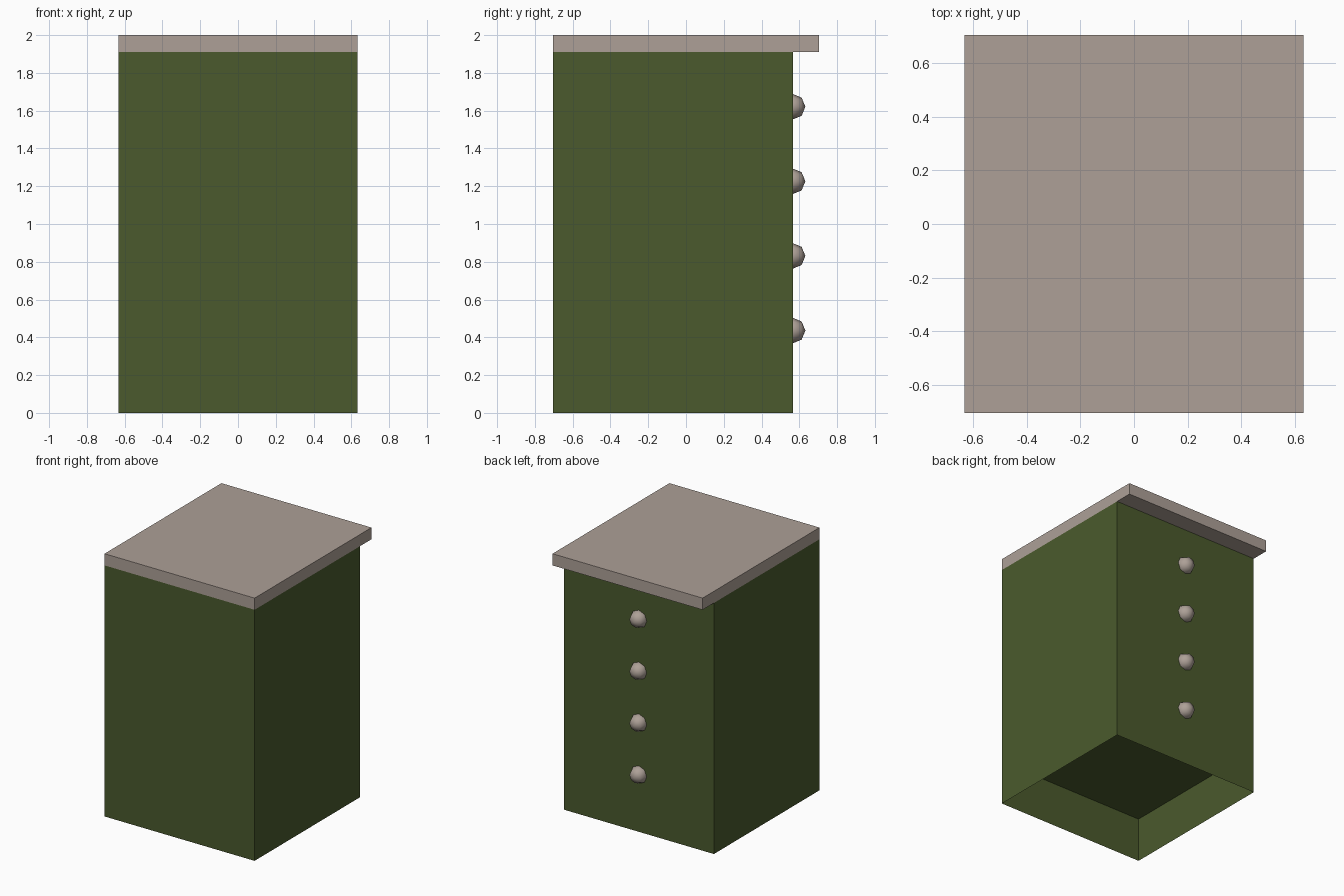
import bpy
import bmesh
import math
from mathutils import Matrix, Vector

default = bpy.data.objects.get("Cube")
if default:
    bpy.data.objects.remove(default, do_unlink=True)


def make_material(name, rgb):
    mat = bpy.data.materials.new(name)
    mat.use_nodes = True
    color = (*rgb, 1.0)
    mat.diffuse_color = color
    mat.node_tree.nodes["Principled BSDF"].inputs["Base Color"].default_value = color
    return mat


def add_object(name, bm, mat):
    mesh = bpy.data.meshes.new(name)
    bm.to_mesh(mesh)
    bm.free()
    mesh.materials.append(mat)
    obj = bpy.data.objects.new(name, mesh)
    bpy.context.collection.objects.link(obj)
    return obj


def box(low, high):
    low, high = Vector(low), Vector(high)
    bm = bmesh.new()
    matrix = Matrix.Translation((low + high) / 2) @ Matrix.Diagonal((*(high - low), 1))
    bmesh.ops.create_cube(bm, size=1, matrix=matrix)
    return bm


green = make_material("olive green", (0.069, 0.102, 0.026))
taupe = make_material("warm taupe", (0.418, 0.352, 0.309))

half_width, half_depth = 0.632, 0.703
back, body_top, height = 0.567, 1.911, 2.0
floor_height = 0.34

# Cabinet body, hollow below the lowest drawer
bm = box((-half_width, -half_depth, 0), (half_width, back, body_top))
bm.normal_update()
bottom = min(bm.faces, key=lambda f: f.calc_center_median().z)
bmesh.ops.inset_region(bm, faces=[bottom], thickness=0.002)
bmesh.ops.translate(bm, verts=bottom.verts, vec=(0, 0, floor_height))
add_object("cabinet_body", bm, green)

# Worktop overhanging the drawer side
add_object("worktop", box((-half_width, -half_depth, body_top),
                          (half_width, half_depth, height)), taupe)

# One round knob per drawer
for i in range(4):
    bm = bmesh.new()
    bmesh.ops.create_uvsphere(bm, u_segments=8, v_segments=4, radius=0.068,
                              matrix=Matrix.Rotation(math.radians(-90), 4, "X"))
    for face in bm.faces:
        face.smooth = True
    knob = add_object(f"drawer_knob_{i + 1}", bm, taupe)
    knob.location = (0, back - 0.003, 0.436 + i * 0.395)
